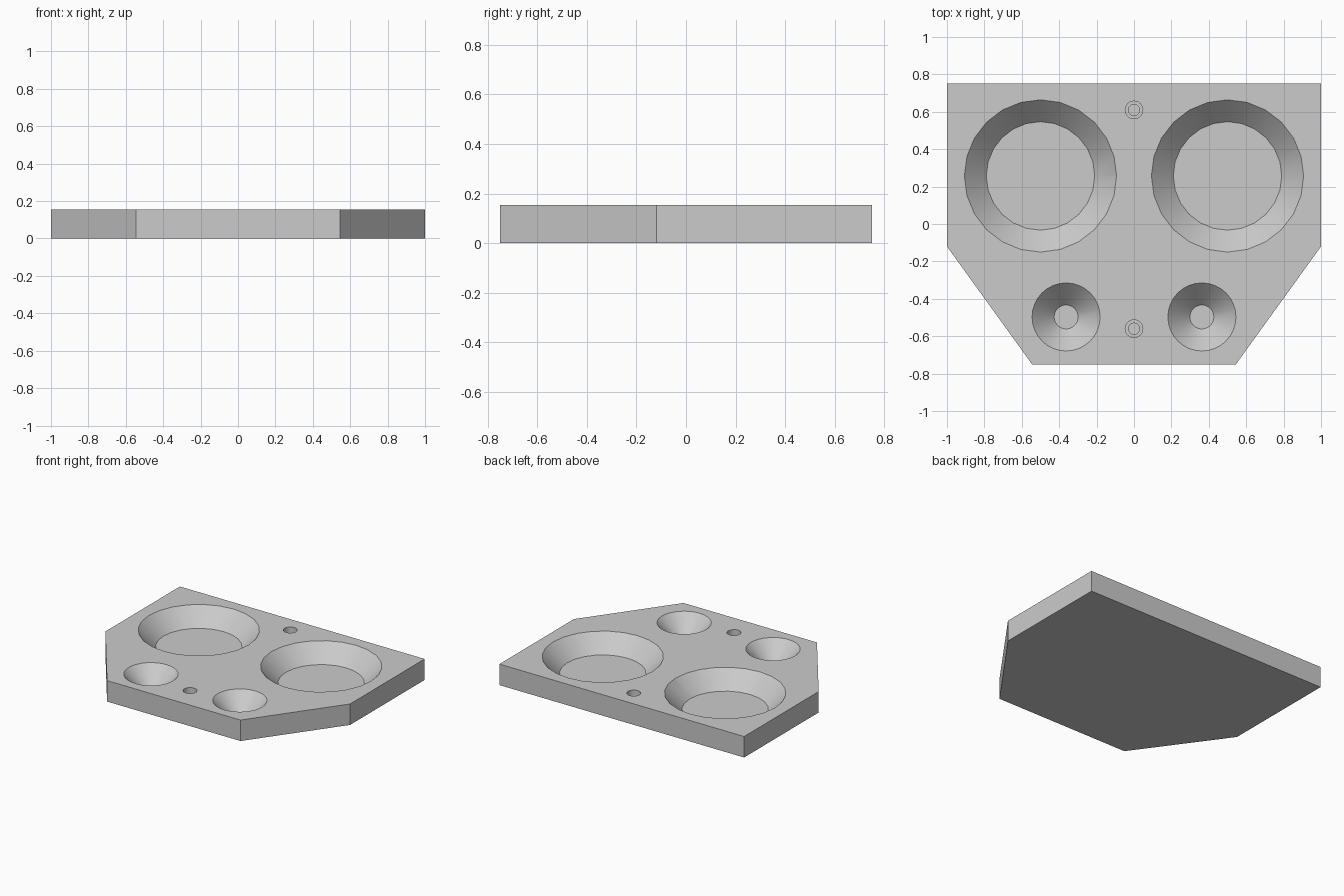
import bpy
import bmesh
from math import cos, sin, tau, radians

HEIGHT, FLOOR, OVERCUT = 0.155, 0.033, 0.05

cube = bpy.data.objects.get("Cube")
if cube:
    bpy.data.objects.remove(cube, do_unlink=True)

grey = bpy.data.materials.new("light_grey")
grey.use_nodes = True
colour = (0.6, 0.6, 0.6, 1)
grey.diffuse_color = colour
grey.node_tree.nodes["Principled BSDF"].inputs["Base Color"].default_value = colour


def make_object(name, bm):
    bmesh.ops.recalc_face_normals(bm, faces=bm.faces)
    mesh = bpy.data.meshes.new(name)
    bm.to_mesh(mesh)
    bm.free()
    mesh.materials.append(grey)
    obj = bpy.data.objects.new(name, mesh)
    bpy.context.collection.objects.link(obj)
    return obj


def turned_cutter(name, x, y, profile, sides):
    """Closed turned solid from (radius, z) pairs, bottom to top."""
    bm = bmesh.new()
    rings = [[bm.verts.new((x + r * cos(tau * i / sides), y + r * sin(tau * i / sides), z))
              for i in range(sides)] for r, z in profile]
    bm.faces.new(rings[0])
    bm.faces.new(rings[-1])
    for low, high in zip(rings, rings[1:]):
        for i in range(sides):
            j = (i + 1) % sides
            bm.faces.new((low[i], low[j], high[j], high[i]))
    return make_object(name, bm)


# Plate with two clipped front corners
right_edge = [(0.545, -0.75), (1, -0.12), (1, 0.75)]
outline = right_edge + [(-x, y) for x, y in reversed(right_edge)]
bm = bmesh.new()
base = bm.faces.new([bm.verts.new((x, y, 0)) for x, y in outline])
walls = bmesh.ops.extrude_face_region(bm, geom=[base])
bmesh.ops.translate(bm, vec=(0, 0, HEIGHT),
                    verts=[v for v in walls["geom"] if isinstance(v, bmesh.types.BMVert)])
plate = make_object("holder_plate", bm)

# Conical wells, mirrored left and right
cutters = []
for side, label in ((1, "left"), (-1, "right")):
    for size, x, y, floor_r, rim_r, sides in (("large", 0.5, 0.257, 0.29, 0.407, 24),
                                              ("small", 0.363, -0.497, 0.064, 0.182, 32)):
        profile = [(floor_r, FLOOR), (rim_r, HEIGHT), (rim_r, HEIGHT + OVERCUT)]
        cutters.append(turned_cutter(f"{size}_well_{label}", side * x, y, profile, sides))

# Stepped screw holes on the centre line
for label, y in (("back", 0.61), ("front", -0.56)):
    profile = [(0.03, FLOOR), (0.03, 0.095), (0.047, 0.095), (0.047, HEIGHT + OVERCUT)]
    cutters.append(turned_cutter(f"screw_hole_{label}", 0, y, profile, 24))

# Carve the recesses and smooth their round walls
bpy.ops.object.select_all(action="DESELECT")
plate.select_set(True)
bpy.context.view_layer.objects.active = plate
for cutter in cutters:
    cutter.hide_render = True
    cut = plate.modifiers.new(cutter.name, "BOOLEAN")
    cut.operation, cut.solver, cut.object = "DIFFERENCE", "EXACT", cutter
    bpy.ops.object.modifier_apply(modifier=cut.name)
    bpy.data.objects.remove(cutter, do_unlink=True)
bpy.ops.object.shade_smooth_by_angle(angle=radians(30))
